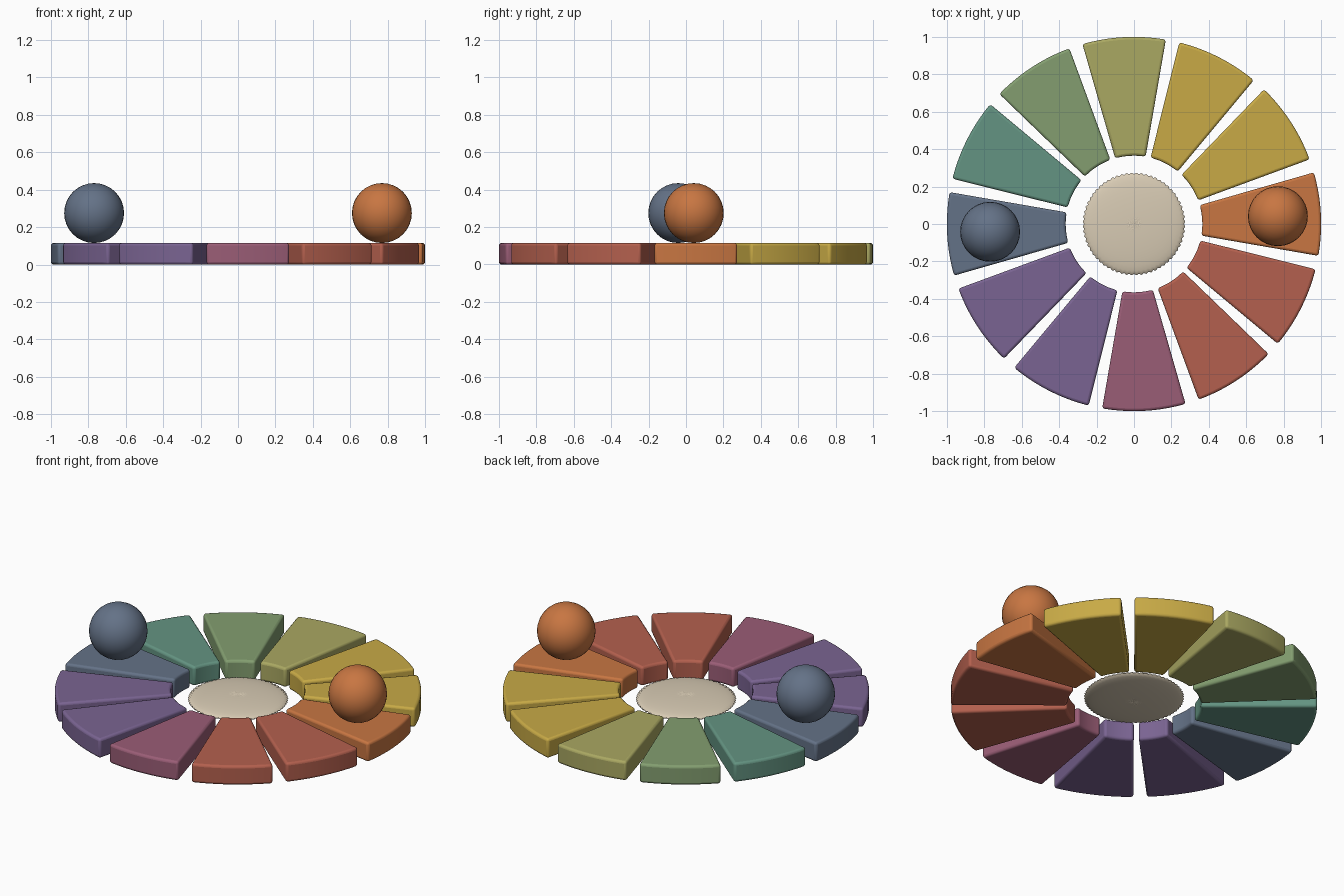
import bpy
import bmesh
from math import sin, cos, pi, radians
from mathutils import Matrix

if "Cube" in bpy.data.objects:
    bpy.data.objects.remove(bpy.data.objects["Cube"])

OFFSET = radians(3.1)      # turn of the whole ring
SPAN = radians(25.8)       # angular width of a wedge
INNER, OUTER, TOP = 0.365, 1.0, 0.115
BALL = 0.16


def linear(c):
    c /= 255
    return c / 12.92 if c <= 0.04045 else ((c + 0.055) / 1.055) ** 2.4


def material(name, *rgb):
    colour = [linear(c) for c in rgb] + [1]
    mat = bpy.data.materials.new(name)
    mat.use_nodes = True
    mat.diffuse_color = colour
    mat.node_tree.nodes["Principled BSDF"].inputs["Base Color"].default_value = colour
    return mat


mats = {
    "orange": material("orange", 200, 118, 66),
    "yellow": material("yellow", 200, 170, 70),
    "olive": material("olive", 170, 168, 98),
    "green": material("green", 131, 158, 112),
    "teal": material("teal", 100, 148, 130),
    "blue": material("slate blue", 100, 114, 135),
    "purple": material("purple", 122, 100, 146),
    "magenta": material("magenta", 154, 93, 118),
    "red": material("red", 180, 96, 78),
    "cream": material("cream", 216, 203, 180),
}


def make_object(name, bm, mat, angle=40):
    bmesh.ops.recalc_face_normals(bm, faces=bm.faces[:])
    mesh = bpy.data.meshes.new(name)
    bm.to_mesh(mesh)
    bm.free()
    mesh.materials.append(mat)
    obj = bpy.data.objects.new(name, mesh)
    bpy.context.collection.objects.link(obj)
    bpy.ops.object.select_all(action="DESELECT")
    obj.select_set(True)
    bpy.context.view_layer.objects.active = obj
    bpy.ops.object.shade_smooth_by_angle(angle=radians(angle))
    return obj


def wedge(name, middle, mat, steps=10):
    """Ring sector with rounded edges."""
    bm = bmesh.new()
    angles = [middle + SPAN * (i / steps - 0.5) for i in range(steps + 1)]
    outline = [(OUTER, a) for a in angles] + [(INNER, a) for a in reversed(angles)]
    base = bm.faces.new([bm.verts.new((r * cos(a), r * sin(a), 0)) for r, a in outline])
    top = bmesh.ops.extrude_face_region(bm, geom=[base])["geom"]
    bmesh.ops.translate(bm, vec=(0, 0, TOP),
                        verts=[v for v in top if isinstance(v, bmesh.types.BMVert)])
    obj = make_object(name, bm, mat)
    bevel = obj.modifiers.new("rounded edges", "BEVEL")
    bevel.width = 0.014
    bevel.segments = 3
    bevel.limit_method = "ANGLE"
    bevel.angle_limit = radians(30)


# Ring of wedges
ring = ["orange", "yellow", "yellow", "olive", "green", "teal",
        "blue", "purple", "purple", "magenta", "red", "red"]
for i, colour in enumerate(ring):
    wedge(f"{colour}_wedge_{i + 1}", OFFSET + i * pi / 6, mats[colour])

# Two balls resting on opposite wedges
for colour, turn in (("orange", 0), ("blue", pi)):
    bm = bmesh.new()
    a = OFFSET + turn
    bmesh.ops.create_uvsphere(
        bm, u_segments=32, v_segments=16, radius=BALL,
        matrix=Matrix.Translation((0.77 * cos(a), 0.77 * sin(a), TOP + BALL)))
    make_object(f"{colour}_ball", bm, mats[colour])

# Flat hub with radial ridges
bm = bmesh.new()
RIDGES = 64
bmesh.ops.create_uvsphere(bm, u_segments=RIDGES * 2, v_segments=16, radius=1)
for v in bm.verts:
    spoke = round(math_angle / (pi / RIDGES)) if (math_angle := v.co.xy.angle_signed((1, 0), 0)) else 0
    size = 0.275 if spoke % 2 else 0.267
    v.co.x *= size
    v.co.y *= size
    v.co.z = 0.055 + v.co.z * 0.03 * size / 0.275
make_object("ridged_hub", bm, mats["cream"], 30)
